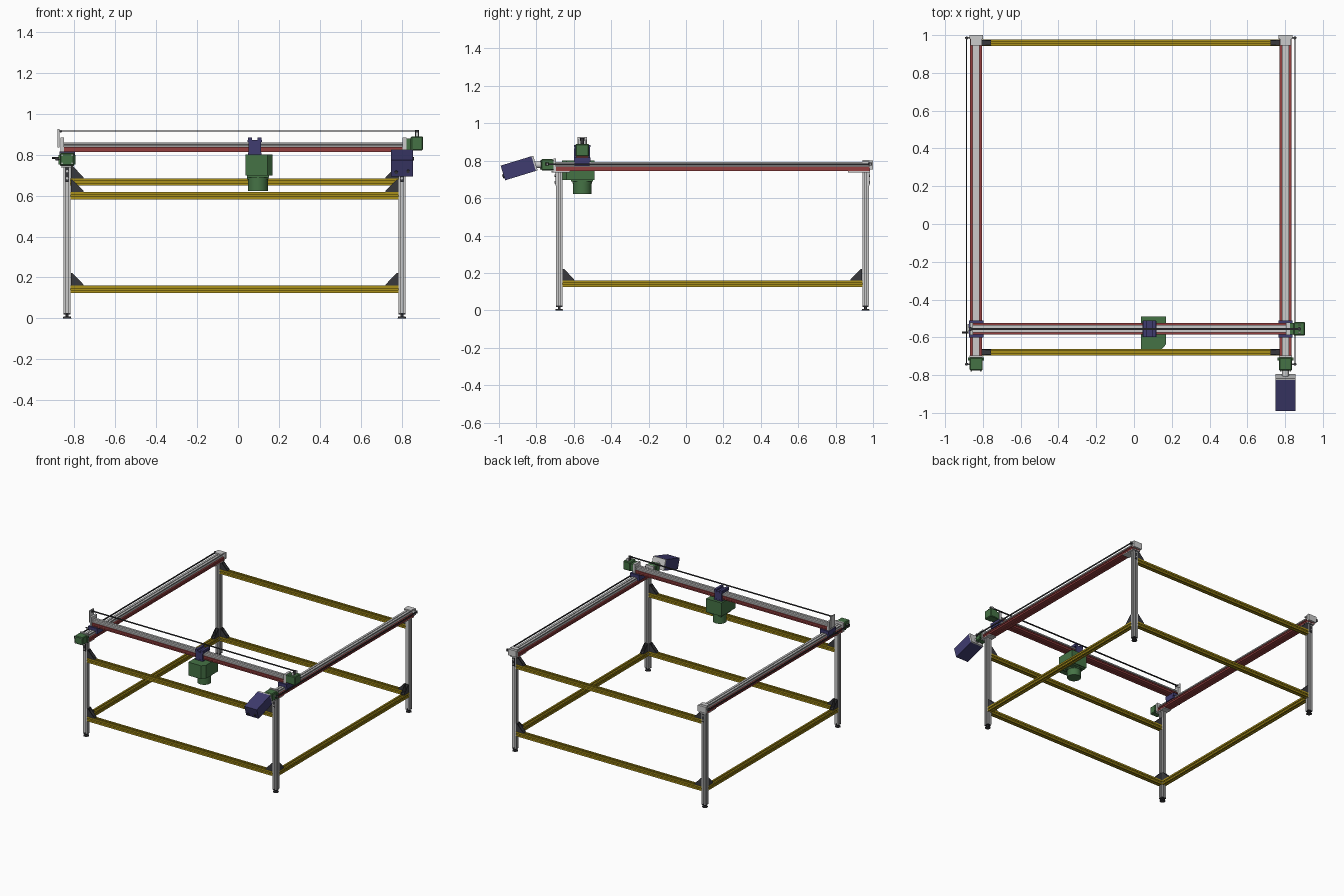
import bpy, bmesh, math
from mathutils import Matrix, Vector

if "Cube" in bpy.data.objects:
    bpy.data.objects.remove(bpy.data.objects["Cube"])


def material(name, rgb):
    m = bpy.data.materials.new(name)
    m.diffuse_color = (*rgb, 1)
    m.use_nodes = True
    m.node_tree.nodes["Principled BSDF"].inputs["Base Color"].default_value = m.diffuse_color
    return m


YELLOW = material("yellow", (0.40, 0.28, 0.01))
RED = material("red", (0.30, 0.05, 0.05))
GREEN = material("green", (0.06, 0.17, 0.06))
BLUE = material("blue", (0.05, 0.045, 0.16))
DARK = material("dark", (0.04, 0.04, 0.045))


def finish(name, bm, mat, smooth=False):
    bmesh.ops.recalc_face_normals(bm, faces=bm.faces)
    me = bpy.data.meshes.new(name)
    bm.to_mesh(me)
    bm.free()
    ob = bpy.data.objects.new(name, me)
    bpy.context.collection.objects.link(ob)
    if mat:
        me.materials.append(mat)
    if smooth:
        bpy.context.view_layer.objects.active = ob
        ob.select_set(True)
        bpy.ops.object.shade_smooth_by_angle()
        ob.select_set(False)
    return ob


def box(name, x, y, z, mat=None, bevel=0):
    """Box from (min, max) ranges."""
    bm = bmesh.new()
    size = Matrix.Diagonal((x[1] - x[0], y[1] - y[0], z[1] - z[0], 1))
    mid = Matrix.Translation((sum(x) / 2, sum(y) / 2, sum(z) / 2))
    bmesh.ops.create_cube(bm, size=1, matrix=mid @ size)
    if bevel:
        bmesh.ops.bevel(bm, geom=bm.edges[:], offset=bevel, segments=1, affect='EDGES')
    return finish(name, bm, mat)


def cyl(name, center, r, length, mat=None, axis='Z', r2=None, seg=32):
    rot = {'X': Matrix.Rotation(math.pi / 2, 4, 'Y'), 'Y': Matrix.Rotation(-math.pi / 2, 4, 'X'),
           'Z': Matrix()}[axis]
    bm = bmesh.new()
    bmesh.ops.create_cone(bm, cap_ends=True, segments=seg, radius1=r, radius2=r if r2 is None else r2,
                          depth=length, matrix=Matrix.Translation(center) @ rot)
    return finish(name, bm, mat, True)


def extrude(name, profile, axis, pos, span, mat=None):
    """Sweep a 2D profile along an axis; pos is the profile centre in the other two axes."""
    place = {'X': lambda u, v, w: (w, u, v), 'Y': lambda u, v, w: (u, w, v),
             'Z': lambda u, v, w: (u, v, w)}[axis]
    bm = bmesh.new()
    ends = [[bm.verts.new(place(u + pos[0], v + pos[1], w)) for u, v in profile] for w in span]
    for ring in ends:
        bm.faces.new(ring)
    n = len(profile)
    for i in range(n):
        j = (i + 1) % n
        bm.faces.new((ends[0][i], ends[0][j], ends[1][j], ends[1][i]))
    return finish(name, bm, mat)


# Cross-sections: slotted square bar, red base channel, grey guide rail
h = 0.0175
side = [(-h, h), (-.0045, h), (-.0045, h - .003), (-.0075, h - .003), (-.0075, h - .0085),
        (.0075, h - .0085), (.0075, h - .003), (.0045, h - .003), (.0045, h)]
SLOT = []
for c, s in ((1, 0), (0, -1), (-1, 0), (0, 1)):
    SLOT += [(u * c - v * s, u * s + v * c) for u, v in side]


def mirrored(half):
    return half + [(-u, v) for u, v in reversed(half)]


BASE = mirrored([(.005, -.008), (.005, -.0125), (.031, -.0125), (.031, -.003), (.027, -.003),
                 (.027, .003), (.031, .003), (.031, .0125)])
GUIDE = mirrored([(.003, .007), (.003, .012), (.019, .012), (.019, .004), (.013, .001),
                  (.013, -.004), (.019, -.007), (.019, -.012)])

LX, RX, FY, BY, GY = -0.836, 0.802, -0.678, 0.960, -0.555
BEAM_Z, FRONT_Z, BACK_Z = 0.142, 0.60, 0.667
SIDES = (("left", LX, -1), ("right", RX, 1))
ENDS = (("front", FY, -1), ("back", BY, 1))


# Corner brackets: angle plates with two gussets, sitting on a beam against a leg
def bracket(name, x, y, z, d):
    d = Vector(d)
    s = Vector((d.y, d.x, 0))
    o = Vector((x, y, z)) + d * .018
    bm = bmesh.new()
    tri = [(0, 0), (.062, 0), (.062, .006), (.008, .062), (0, .062)]
    ell = [(0, 0), (.062, 0), (.062, .006), (.006, .006), (.006, .062), (0, .062)]
    for prof, a, b in ((ell, -.013, .013), (tri, -.015, -.012), (tri, .012, .015)):
        rings = [[bm.verts.new(o + d * u + s * w + Vector((0, 0, v))) for u, v in prof] for w in (a, b)]
        for r in rings:
            bm.faces.new(r)
        for i in range(len(prof)):
            j = (i + 1) % len(prof)
            bm.faces.new((rings[0][i], rings[0][j], rings[1][j], rings[1][i]))
    finish(name, bm, DARK)


# Legs, feet and brackets
for sn, x, sx in SIDES:
    for en, y, sy in ENDS:
        tag = f"{en}_{sn}"
        extrude(tag + "_leg", SLOT, 'Z', (x, y), (.025, .742))
        cyl(tag + "_foot_pad", (x, y, .004), .021, .008, DARK, r2=.018)
        cyl(tag + "_foot_stem", (x, y, .017), .007, .02, DARK, seg=16)
        box(tag + "_foot_cap", (x - .017, x + .017), (y - .017, y + .017), (.019, .026), DARK)
        upper = FRONT_Z if sy < 0 else BACK_Z
        bracket(tag + "_lower_bracket_x", x, y, BEAM_Z + h, (-sx, 0, 0))
        bracket(tag + "_lower_bracket_y", x, y, BEAM_Z + h, (0, -sy, 0))
        bracket(tag + "_upper_bracket", x, y, upper + h, (-sx, 0, 0))
        box(tag + "_top_plate", (x - .010, x + .010), sorted((y + sy * .017, y + sy * .021)), (.668, .738), DARK)
        for z in (.685, .72):
            cyl(tag + "_plate_bolt", (x, y + sy * .022, z), .006, .006, None, 'Y', seg=12)

# Yellow beams
for en, y, sy in ENDS:
    for level, z in (("lower", BEAM_Z), ("upper", FRONT_Z if sy < 0 else BACK_Z)):
        extrude(f"{en}_{level}_beam", SLOT, 'X', (y, z), (LX + h, RX - h), YELLOW)
for sn, x, sx in SIDES:
    extrude(f"{sn}_lower_beam", SLOT, 'Y', (x, BEAM_Z), (FY + h, BY - h), YELLOW)

# Side rails with end plates, drive belts, gearboxes and carriages
for sn, x, sx in SIDES:
    extrude(sn + "_rail_base", BASE, 'Y', (x, .757), (-.70, .985), RED)
    extrude(sn + "_rail_guide", GUIDE, 'Y', (x, .781), (-.70, .985))
    box(sn + "_front_end_plate", (x - .034, x + .034), (-.708, -.695), (.745, .812))
    box(sn + "_back_end_plate", (x - .036, x + .036), (.980, 1.0), (.752, .80))
    box(sn + "_back_end_cap", (x - .030, x + .030), (.945, .98), (.793, .803))
    box(sn + "_back_mount_plate", (x - .030, x + .030), (.865, .985), (.737, .744))
    box(sn + "_front_mount_plate", (x - .030, x + .030), (-.72, -.62), (.737, .744))
    bx = x + sx * .050
    box(sn + "_belt", (bx - .0025, bx + .0025), (-.745, .99), (.776, .786), DARK)
    for en, y in (("front", -.742), ("back", .985)):
        cyl(f"{sn}_{en}_pulley", (bx, y, .781), .008, .016, DARK, seg=16)
        cyl(f"{sn}_{en}_pulley_axle", (x + sx * .044, y, .781), .004, .03, None, 'X', seg=12)
    box(sn + "_gearbox", (x - .035, x + .035), (-.775, -.708), (.748, .808), GREEN, .005)
    box(sn + "_gearbox_flange", (x - .042, x + .042), (-.722, -.708), (.752, .80), GREEN)
    for dx in (-.025, .025):
        for z in (.758, .798):
            cyl(sn + "_gearbox_bolt", (x + dx, -.777, z), .004, .006, None, 'Y', seg=12)
    box(sn + "_carriage", (x - .038, x + .038), (GY - .045, GY + .045), (.793, .816), BLUE)
    for s in (-1, 1):
        box(sn + "_carriage_cheek", sorted((x + s * .020, x + s * .038)), (GY - .04, GY + .04), (.771, .795), BLUE)

# Tilted drive motor in front of the right gearbox
tilt = Matrix.Translation((RX, -.895, .76)) @ Matrix.Rotation(math.radians(17), 4, 'X')
parts = [box("drive_motor", (-.054, .054), (-.088, .084), (-.041, .041), BLUE),
         box("drive_motor_flange", (-.054, .054), (.084, .094), (-.041, .041)),
         cyl("drive_motor_gland_1", (-.028, -.091, -.02), .008, .008, DARK, 'Y', seg=16),
         cyl("drive_motor_gland_2", (.030, -.091, -.015), .008, .008, DARK, 'Y', seg=16)]
for ob in parts:
    ob.matrix_world = tilt
cyl("drive_motor_coupling", (RX, -.79, .778), .018, .05, None, 'Y')

# Cross gantry rail
extrude("gantry_rail_base", BASE, 'X', (GY, .826), (-.862, .825), RED)
extrude("gantry_rail_guide", GUIDE, 'X', (GY, .849), (-.862, .825))
box("gantry_left_end_plate", (-.868, -.852), (GY - .033, GY + .033), (.816, .885))
box("gantry_right_end_plate", (.805, .825), (GY - .033, GY + .033), (.816, .885))
box("gantry_belt_arm", (-.882, -.874), (GY - .026, GY + .026), (.835, .926))
cyl("gantry_idler", (-.866, GY, .915), .006, .022, DARK, 'Y', seg=16)
cyl("gantry_left_pin", (-.885, GY - .02, .785), .005, .05, DARK, 'X', seg=12)
box("gantry_belt", (-.876, .882), (GY - .005, GY + .005), (.914, .920), DARK)
box("gantry_gearbox", (.845, .906), (GY - .036, GY + .036), (.822, .89), GREEN, .005)
box("gantry_gearbox_flange", (.825, .847), (GY - .030, GY + .030), (.825, .88), GREEN)
cyl("gantry_pulley", (.876, GY, .904), .009, .034, DARK, seg=16)
for s in (-1, 1):
    box("gantry_pulley_bracket", (.868, .884), sorted((GY + s * .018, GY + s * .024)), (.888, .912))

# Tool carriage straddling the gantry
TX = .082
box("tool_carriage_top", (TX - .036, TX + .036), (GY - .042, GY + .042), (.862, .872), BLUE)
for s in (-1, 1):
    box("tool_carriage_cheek", sorted((TX + s * .014, TX + s * .034)), sorted((GY - .044, GY + .044)), (.872, .884), BLUE)
    box("tool_carriage_side", (TX - .030, TX + .030), sorted((GY + s * .033, GY + s * .043)), (.80, .866), BLUE)
box("tool_carriage_base", (TX - .034, TX + .034), (GY - .044, GY + .044), (.800, .812), BLUE)

# Tool head: chamfered housing, lower neck and round motor
HOUSING = [(.036, -.664), (.145, -.664), (.169, -.638), (.169, -.490), (.036, -.490)]
extrude("tool_housing", HOUSING, 'Z', (0, 0), (.698, .802), GREEN)
box("tool_neck", (.044, .152), (-.615, -.498), (.688, .70), GREEN)
cyl("tool_motor", (.097, GY, .656), .049, .068, GREEN, seg=48)
cyl("tool_motor_collar", (.097, GY, .684), .053, .012, GREEN, seg=48)
